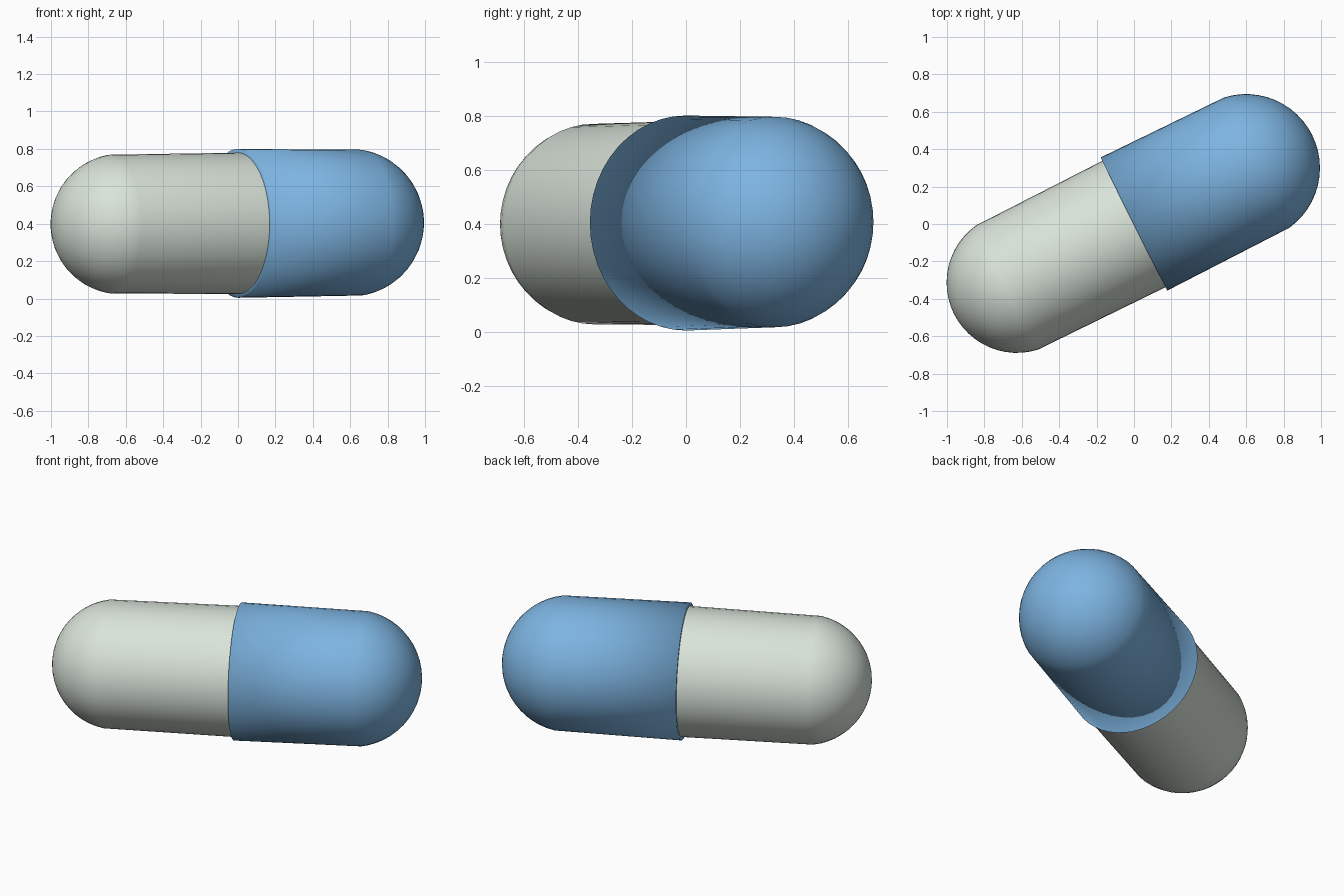
import bpy, bmesh
from math import sin, cos, pi, atan, acos, radians

if "Cube" in bpy.data.objects:
    bpy.data.objects.remove(bpy.data.objects["Cube"])

SEGMENTS = 48
RINGS = 12


def cap_profile(centre, radius, start, direction):
    """Points of a spherical cap from the cylinder end to just before the pole."""
    a0 = acos((start - centre) * direction / radius)
    return [(centre + direction * radius * cos(a0 * (1 - i / RINGS)),
             radius * sin(a0 * (1 - i / RINGS))) for i in range(RINGS)]


def revolve(name, profile, pole, colour):
    """Revolve (position, radius) points about the x axis, closed at the pole."""
    bm = bmesh.new()
    rings = [[bm.verts.new((s, r * cos(2 * pi * k / SEGMENTS), r * sin(2 * pi * k / SEGMENTS)))
              for k in range(SEGMENTS)] for s, r in profile]
    tip = bm.verts.new((pole, 0, 0))
    for k in range(SEGMENTS):
        n = (k + 1) % SEGMENTS
        for a, b in zip(rings, rings[1:]):
            bm.faces.new((a[k], a[n], b[n], b[k]))
        bm.faces.new((rings[-1][k], rings[-1][n], tip))
    bmesh.ops.recalc_face_normals(bm, faces=bm.faces)
    for f in bm.faces:
        f.smooth = True
    mesh = bpy.data.meshes.new(name)
    bm.to_mesh(mesh)
    bm.free()
    mat = bpy.data.materials.new(name + "_colour")
    mat.diffuse_color = (*colour, 1)
    mat.use_nodes = True
    mat.node_tree.nodes["Principled BSDF"].inputs["Base Color"].default_value = mat.diffuse_color
    mesh.materials.append(mat)
    obj = bpy.data.objects.new(name, mesh)
    # lying almost flat, turned in plan
    obj.rotation_euler = (0, radians(-0.3), atan(0.5))
    obj.location = (0, 0, 0.402)
    bpy.context.collection.objects.link(obj)
    return obj


# wider blue half with its narrow rim
revolve("blue_shell_half",
        [(0, 0.375), (0, 0.398)] + cap_profile(0.67, 0.395, 0.735, 1),
        1.065, (0.205, 0.456, 0.753))

# narrower pale half, tucked inside the blue one
revolve("pale_shell_half",
        [(0.03, 0.378)] + cap_profile(-0.70, 0.376, -0.76, -1),
        -1.076, (0.70, 0.775, 0.70))
